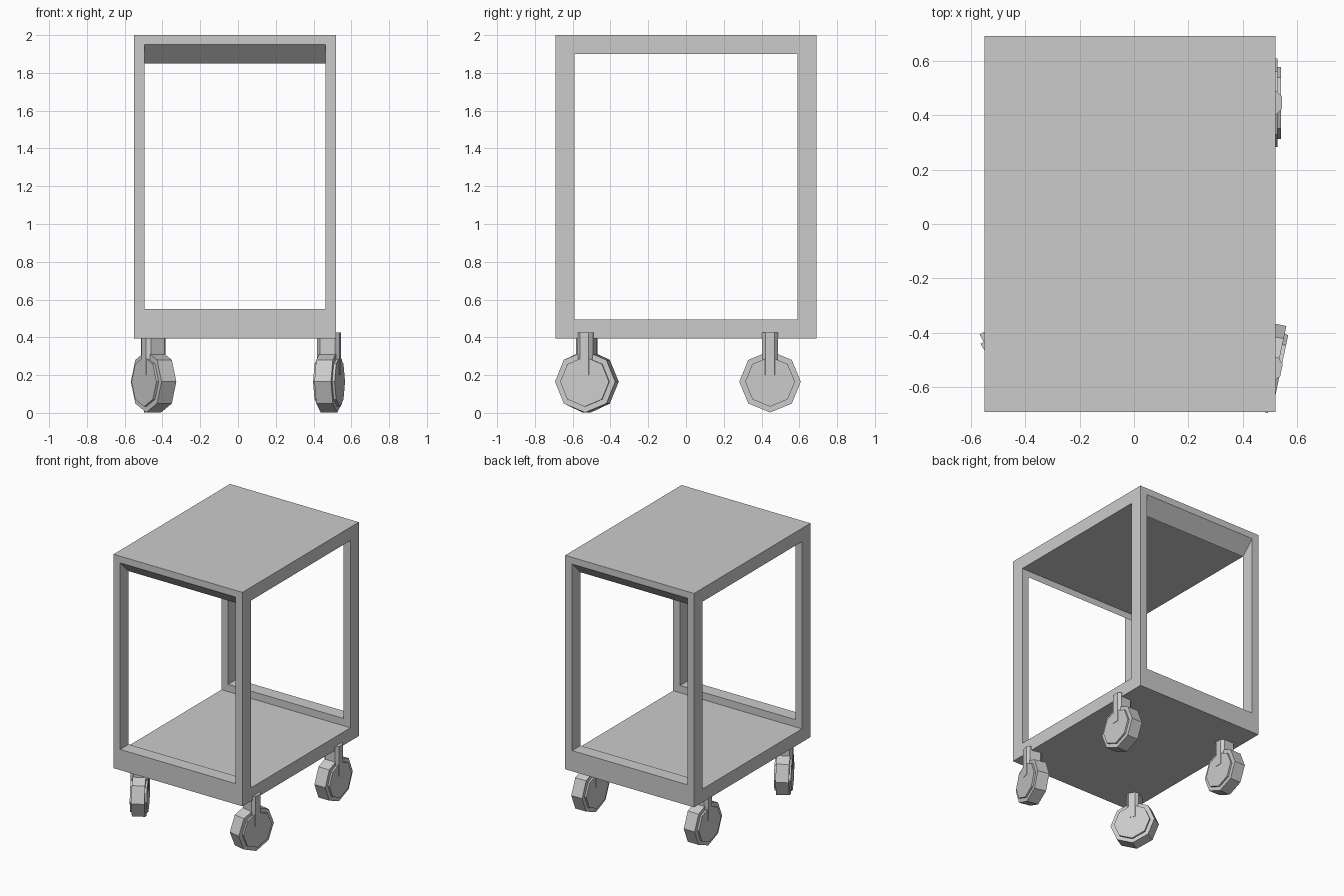
import bpy, bmesh
from math import radians
from mathutils import Matrix, Vector

if "Cube" in bpy.data.objects:
    bpy.data.objects.remove(bpy.data.objects["Cube"])


def finish(bm, name):
    bmesh.ops.recalc_face_normals(bm, faces=bm.faces)
    me = bpy.data.meshes.new(name)
    bm.to_mesh(me)
    bm.free()
    ob = bpy.data.objects.new(name, me)
    bpy.context.collection.objects.link(ob)
    return ob


def extrude_profile(bm, pts, vec):
    face = bm.faces.new([bm.verts.new(p) for p in pts])
    out = bmesh.ops.extrude_face_region(bm, geom=[face], use_keep_orig=True)
    verts = [g for g in out["geom"] if isinstance(g, bmesh.types.BMVert)]
    bmesh.ops.translate(bm, verts=verts, vec=vec)


def prism_x(name, profile, x0, x1):
    bm = bmesh.new()
    extrude_profile(bm, [(x0, y, z) for y, z in profile], Vector((x1 - x0, 0, 0)))
    return finish(bm, name)


def cut(ob, cutter):
    cutter.hide_render = True
    cutter.hide_viewport = True
    mod = ob.modifiers.new(cutter.name, "BOOLEAN")
    mod.operation = "DIFFERENCE"
    mod.solver = "EXACT"
    mod.object = cutter


# Cart frame: solid block, opened through the sides and then through the ends
frame = prism_x("cart_frame", [(-.69, .395), (.69, .395), (.69, 2), (-.69, 2)], -.55, .52)
cut(frame, prism_x("side_opening_cutter",
                   [(-.59, .495), (.59, .495), (.59, 1.9), (-.59, 1.9)], -.7, .7))
# End openings have a lip below and a sloped header above
for s, side in ((-1, "front"), (1, "back")):
    profile = [(.58, .55), (.75, .55), (.75, 1.95), (.69, 1.95), (.59, 1.85), (.58, 1.85)]
    cut(frame, prism_x(side + "_opening_cutter",
                       [(s * y, z) for y, z in profile], -.495, .462))


def caster(name, x, y, yaw):
    place = Matrix.Translation((x, y, 0)) @ Matrix.Rotation(radians(yaw), 4, "Z")
    # Octagonal tyre and the hub standing proud of it
    for part, r, width in (("wheel", .163, .09), ("hub", .132, .117)):
        bm = bmesh.new()
        bmesh.ops.create_cone(bm, cap_ends=True, segments=8, radius1=r, radius2=r, depth=width)
        axle = Matrix.Translation((0, 0, .165)) @ Matrix.Rotation(radians(90), 4, "Y")
        bm.transform(place @ axle)
        finish(bm, name + "_" + part)
    # Upright fork with chamfered corners
    a, b, c = .061, .043, .02
    quarter = [(a, -b + c), (a, b - c), (a - c, b), (-a + c, b),
               (-a, b - c), (-a, -b + c), (-a + c, -b), (a - c, -b)]
    bm = bmesh.new()
    extrude_profile(bm, [(px, py, .2) for px, py in quarter], Vector((0, 0, .225)))
    bm.transform(place)
    finish(bm, name + "_fork")


# Four swivel casters, each turned a little differently
caster("front_left_caster", -.447, -.525, 30)
caster("front_right_caster", .482, -.525, -12)
caster("back_left_caster", -.452, .445, 0)
caster("back_right_caster", .482, .445, 0)
